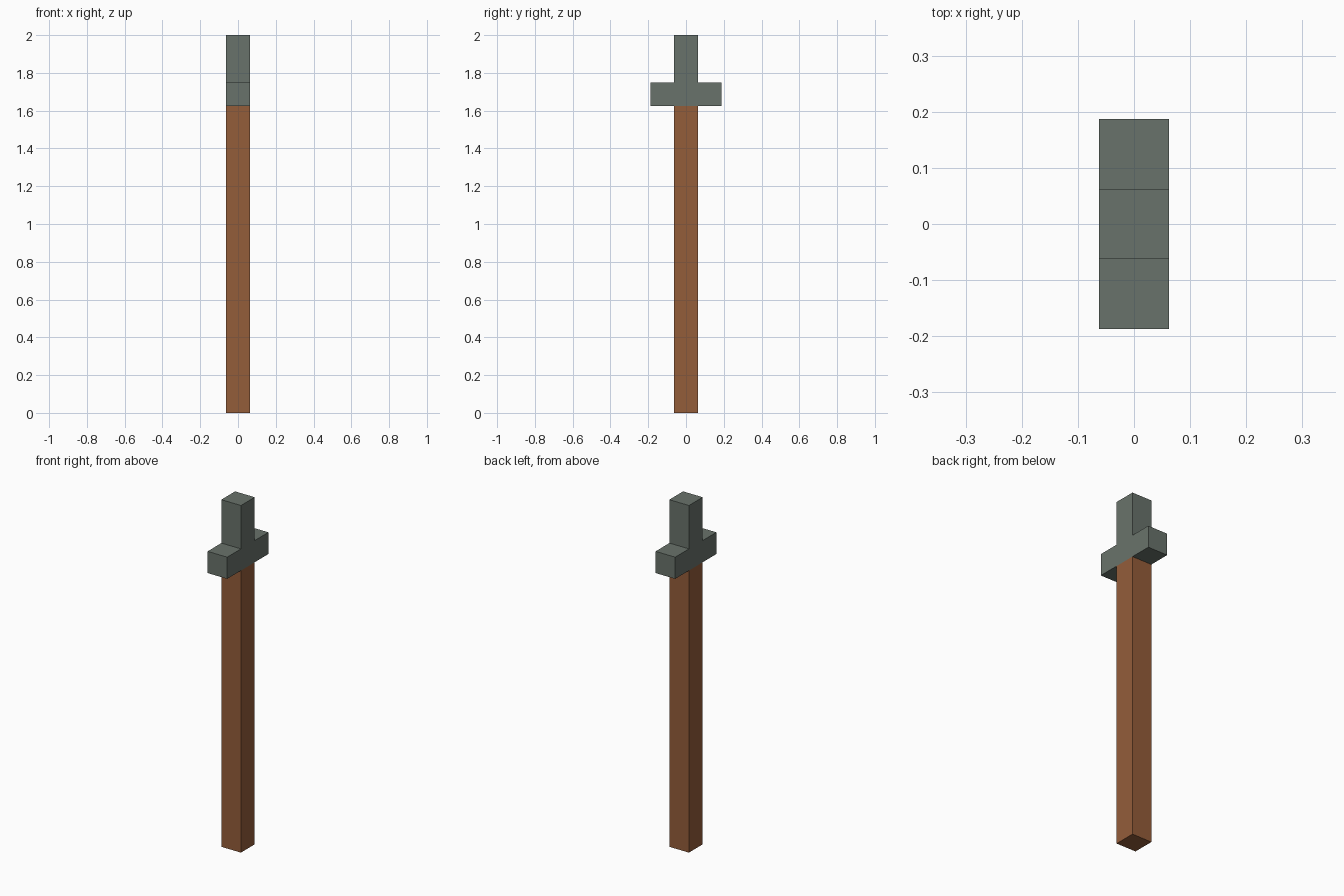
import bpy
import bmesh

cube = bpy.data.objects.get("Cube")
if cube:
    bpy.data.objects.remove(cube, do_unlink=True)

HALF = 0.0625    # half thickness of the square stock
ARM = 0.1875     # half span of the head's cross arms
HEAD_Z = 1.625   # underside of the head
ARM_Z = 1.75     # top of the cross arms
TOP_Z = 2.0


def make_material(name, color):
    mat = bpy.data.materials.new(name)
    mat.use_nodes = True
    mat.diffuse_color = color
    bsdf = next(n for n in mat.node_tree.nodes if n.type == 'BSDF_PRINCIPLED')
    bsdf.inputs["Base Color"].default_value = color
    return mat


def extrude_profile(name, profile, mat):
    """Extrude a closed (y, z) outline across the full thickness in x."""
    bm = bmesh.new()
    face = bm.faces.new([bm.verts.new((-HALF, y, z)) for y, z in profile])
    result = bmesh.ops.extrude_face_region(bm, geom=[face])
    moved = [g for g in result["geom"] if isinstance(g, bmesh.types.BMVert)]
    bmesh.ops.translate(bm, verts=moved, vec=(2 * HALF, 0, 0))
    bmesh.ops.recalc_face_normals(bm, faces=bm.faces)
    mesh = bpy.data.meshes.new(name)
    bm.to_mesh(mesh)
    bm.free()
    mesh.materials.append(mat)
    obj = bpy.data.objects.new(name, mesh)
    bpy.context.collection.objects.link(obj)
    return obj


wood = make_material("brown wood", (0.296, 0.109, 0.042, 1))
stone = make_material("grey stone", (0.141, 0.171, 0.147, 1))

# Long square shaft
extrude_profile("shaft", [(-HALF, 0), (HALF, 0), (HALF, HEAD_Z), (-HALF, HEAD_Z)], wood)

# Head: inverted T, outlined on one side and mirrored in y
half_outline = [(ARM, HEAD_Z), (ARM, ARM_Z), (HALF, ARM_Z), (HALF, TOP_Z)]
outline = half_outline + [(-y, z) for y, z in reversed(half_outline)]
extrude_profile("head", outline, stone)
